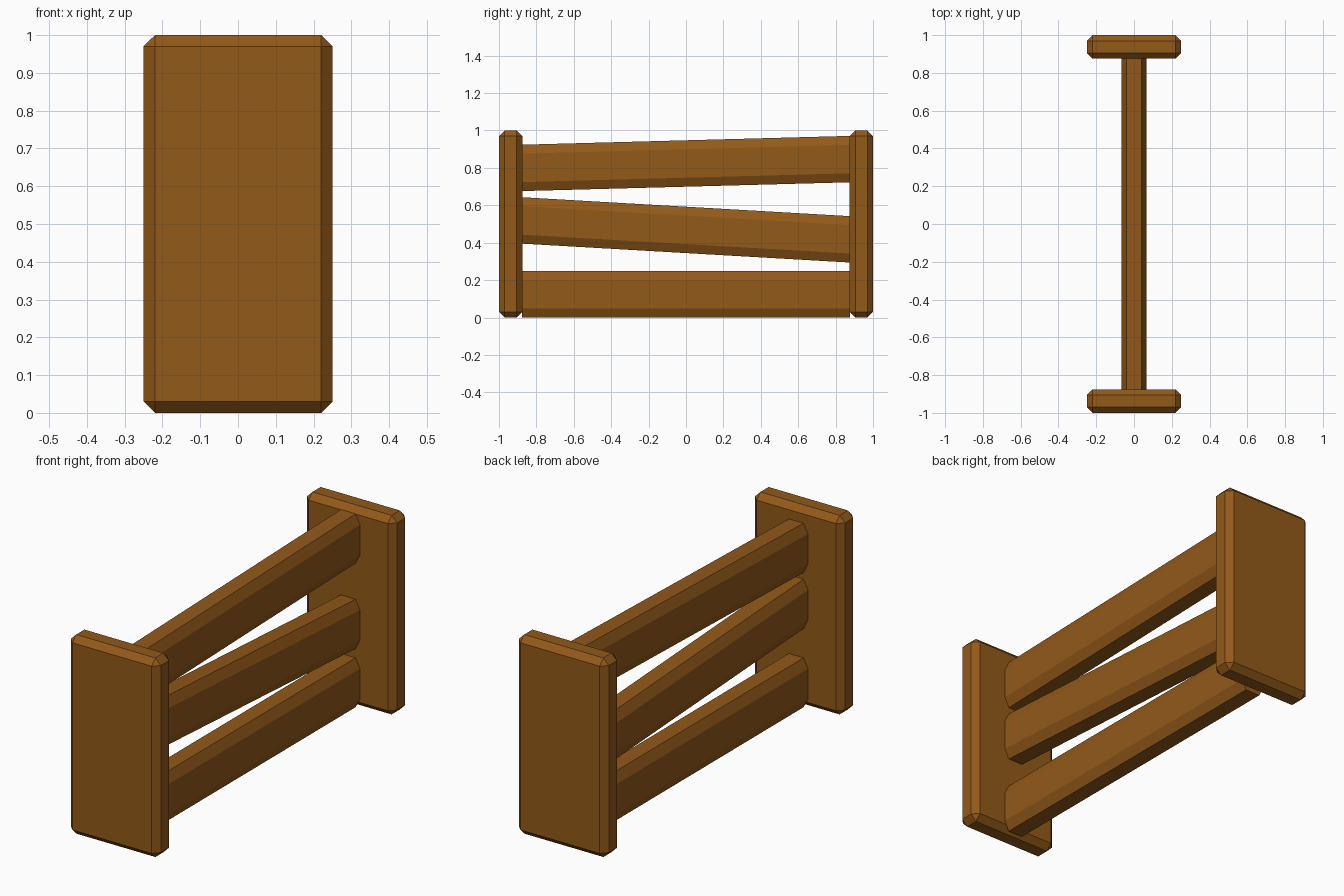
import bpy, bmesh

if "Cube" in bpy.data.objects:
    bpy.data.objects.remove(bpy.data.objects["Cube"])

wood = bpy.data.materials.new("wood")
wood.diffuse_color = (0.29, 0.10, 0.01, 1)
wood.use_nodes = True
wood.node_tree.nodes["Principled BSDF"].inputs["Base Color"].default_value = wood.diffuse_color


def add_object(name, bm):
    bmesh.ops.recalc_face_normals(bm, faces=bm.faces)
    mesh = bpy.data.meshes.new(name)
    bm.to_mesh(mesh)
    bm.free()
    mesh.materials.append(wood)
    obj = bpy.data.objects.new(name, mesh)
    bpy.context.collection.objects.link(obj)
    return obj


# Upright end post with chamfered edges
def post(name, y):
    bm = bmesh.new()
    bmesh.ops.create_cube(bm, size=1)
    bmesh.ops.scale(bm, vec=(0.5, 0.125, 1), verts=bm.verts)
    bmesh.ops.translate(bm, vec=(0, y, 0.5), verts=bm.verts)
    bevel = add_object(name, bm).modifiers.new("chamfer", 'BEVEL')
    bevel.width = 0.03
    bevel.segments = 1


# Eight-sided rail running between the posts, with its own height at each end
HALF_W, HALF_H, CUT_X, CUT_Z = 0.065, 0.124, 0.024, 0.048
quarter = [(HALF_W, HALF_H - CUT_Z), (HALF_W - CUT_X, HALF_H)]
profile = (quarter + [(-x, z) for x, z in reversed(quarter)]
           + [(-x, -z) for x, z in quarter]
           + [(x, -z) for x, z in reversed(quarter)])


def rail(name, z_front, z_back):
    bm = bmesh.new()
    front, back = [[bm.verts.new((x, y, zc + z)) for x, z in profile]
                   for y, zc in ((-0.876, z_front), (0.876, z_back))]
    bm.faces.new(front)
    bm.faces.new(back)
    for i in range(8):
        j = (i + 1) % 8
        bm.faces.new((front[i], front[j], back[j], back[i]))
    add_object(name, bm)


post("front_post", -0.9375)
post("back_post", 0.9375)
rail("bottom_rail", 0.124, 0.124)
rail("middle_rail", 0.519, 0.418)
rail("top_rail", 0.800, 0.847)
